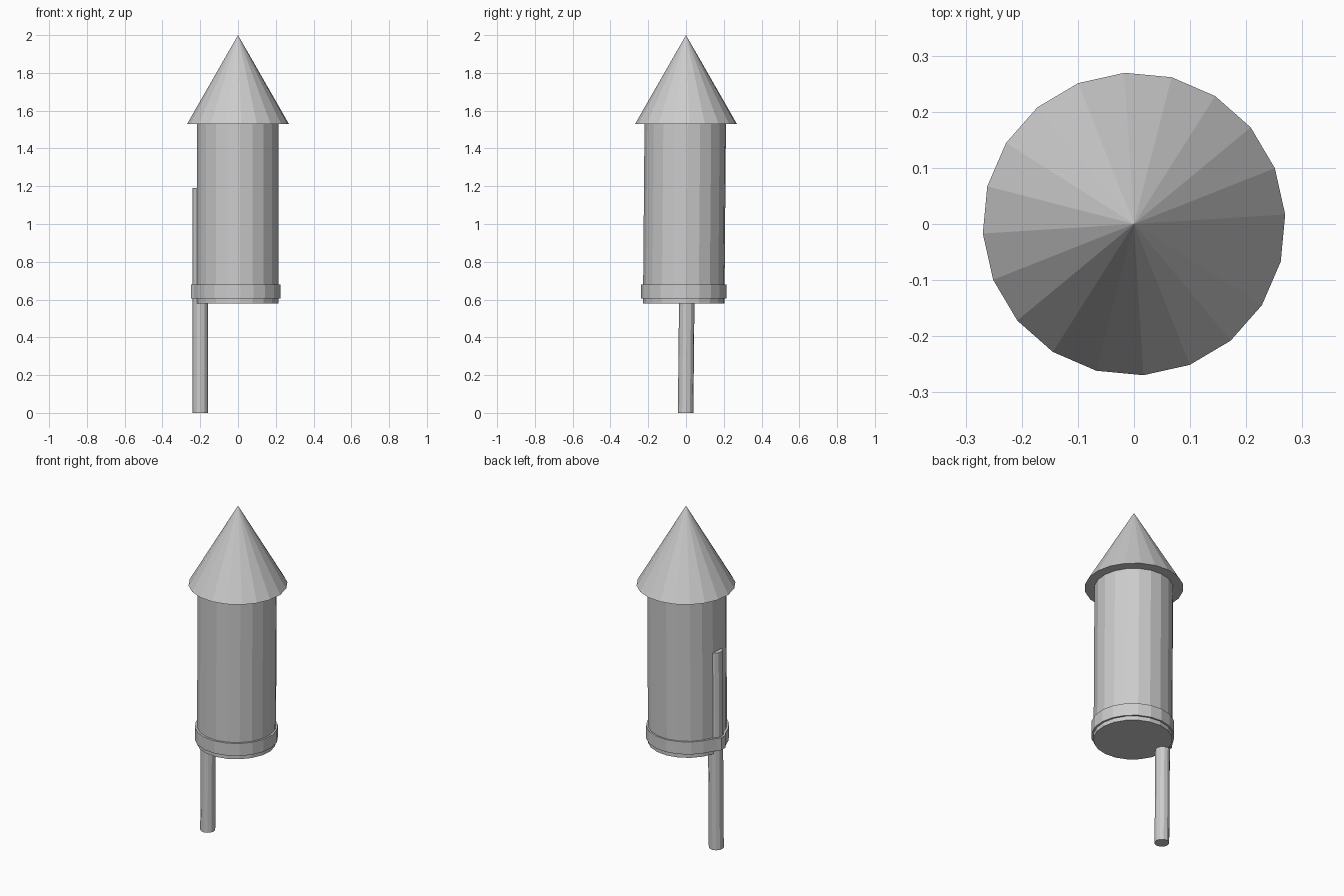
import bpy, bmesh
from math import cos, sin, radians

if "Cube" in bpy.data.objects:
    bpy.data.objects.remove(bpy.data.objects["Cube"])

TURN = 3.6  # small twist of the facets, in degrees


def ring(x, y, z, r, sides):
    return [(x + r * cos(radians(TURN + 360 * i / sides)),
             y + r * sin(radians(TURN + 360 * i / sides)), z) for i in range(sides)]


def loft(name, loops, caps=True):
    """Bridge equal-length loops from bottom to top, flat shaded."""
    bm = bmesh.new()
    rows = [[bm.verts.new(p) for p in loop] for loop in loops]
    n = len(rows[0])
    for a, b in zip(rows, rows[1:]):
        for i in range(n):
            j = (i + 1) % n
            bm.faces.new((a[i], a[j], b[j], b[i]))
    if caps:
        bm.faces.new(rows[0][::-1])
        bm.faces.new(rows[-1])
    bm.normal_update()
    mesh = bpy.data.meshes.new(name)
    bm.to_mesh(mesh)
    bm.free()
    obj = bpy.data.objects.new(name, mesh)
    bpy.context.collection.objects.link(obj)
    return obj


# Nose cone
bpy.ops.mesh.primitive_cone_add(vertices=20, radius1=0.27, radius2=0, depth=0.47,
                                location=(0, 0, 1.765),
                                rotation=(0, 0, radians(TURN)))
bpy.context.object.name = "nose_cone"

# Tube, leaning very slightly
loft("tube", [ring(-0.002, -0.012, 0.58, 0.216, 20),
              ring(-0.002, -0.004, 1.535, 0.216, 20)])

# Guide stick on the left side
loft("stick", [ring(-0.2, -0.002, 0, 0.041, 12),
               ring(-0.2, 0.010, 1.19, 0.041, 12)])

# Band around the tube, bulging out over the stick
outline = [(x, y) for x, y, _ in ring(-0.002, -0.013, 0, 0.227, 20)
           if not (x < 0 and abs(y) < 0.06)]
split = max(i for i, p in enumerate(outline) if p[1] > 0) + 1
outline[split:split] = [(-0.233, 0.045), (-0.25, 0.022), (-0.25, -0.02), (-0.233, -0.042)]


def band_loop(z, s=1):
    return [(x * s, -0.013 + (y + 0.013) * s, z) for x, y in outline]


loft("band", [band_loop(0.605, 0.94), band_loop(0.605),
              band_loop(0.68), band_loop(0.68, 0.94)], caps=False)
